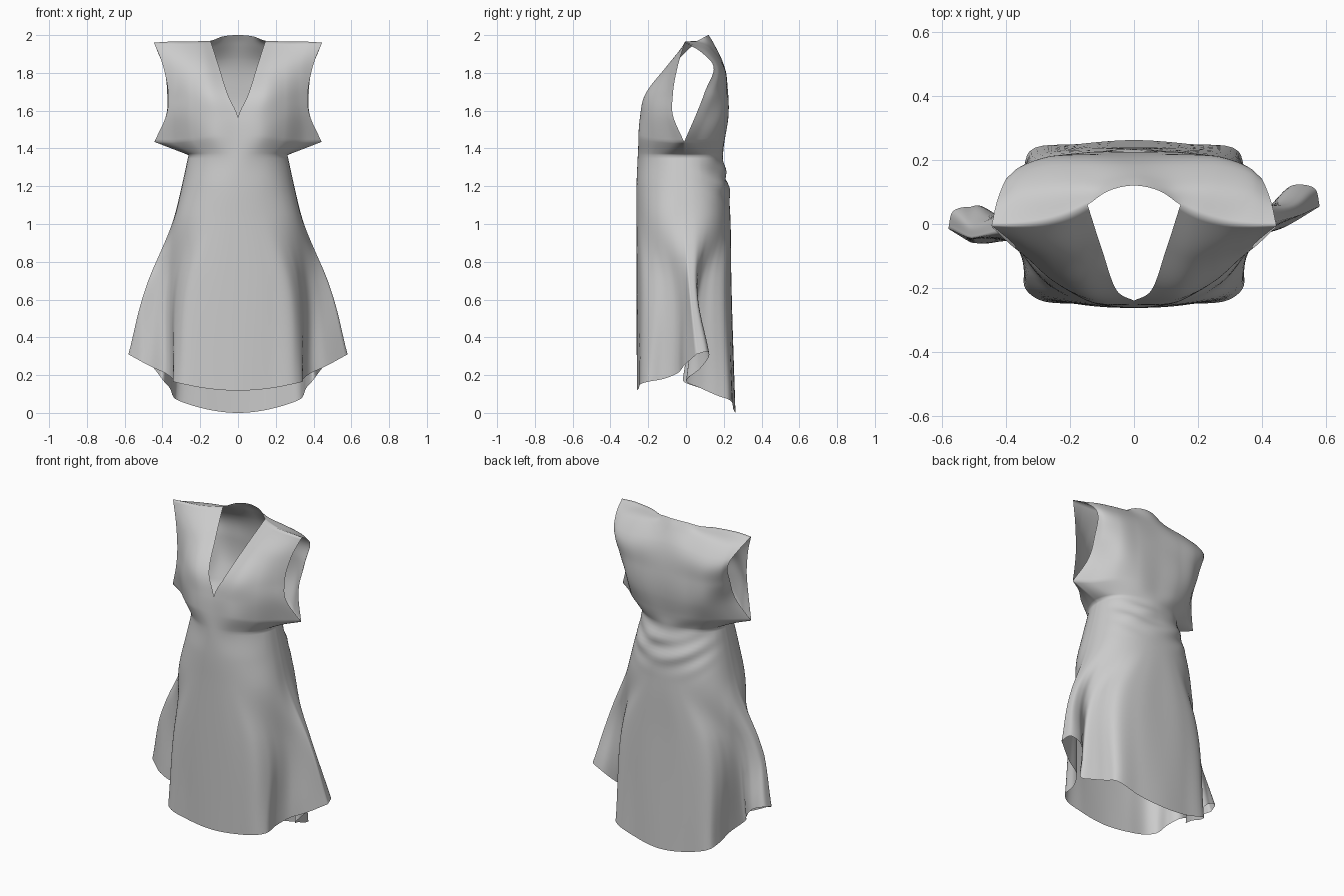
import bpy, bmesh, math
from mathutils import Vector

if "Cube" in bpy.data.objects:
    bpy.data.objects.remove(bpy.data.objects["Cube"])

COLS, STEP = 54, 9      # samples across a half panel, samples between two rows
WAIST, ARMPIT = 4, 5    # rows where the side seam turns sharply


def hermite(p, k, i, t, lo=0, hi=None):
    """Smooth curve through p[lo..hi] with knots k, at fraction t of segment i."""
    hi = len(p) - 1 if hi is None else hi

    def slope(j):
        a, b = max(j - 1, lo), min(j + 1, hi)
        if a == j or b == j:
            return (p[b] - p[a]) / (k[b] - k[a])
        h0, h1 = k[j] - k[a], k[b] - k[j]
        return ((p[j] - p[a]) / h0 * h1 + (p[b] - p[j]) / h1 * h0) / (h0 + h1)
    h = k[i + 1] - k[i]
    t2, t3 = t * t, t * t * t
    return (p[i] * (2 * t3 - 3 * t2 + 1) + slope(i) * h * (t3 - 2 * t2 + t)
            + p[i + 1] * (3 * t2 - 2 * t3) + slope(i + 1) * h * (t3 - t2))


def sample_row(points):
    p = [Vector(q) for q in points]
    first = 0
    if p[0].x == 0:                      # stay level across the centre line
        p.insert(0, Vector((-p[1].x, p[1].y, p[1].z)))
        first = 1
    k = [0.0]
    for a, b in zip(p, p[1:]):
        k.append(k[-1] + max((b - a).length, 1e-4) ** 0.7)
    out = []
    for c in range(COLS + 1):
        f = first + c / COLS * (len(p) - 1 - first)
        i = min(int(f), len(p) - 2)
        out.append(hermite(p, k, i, f - i))
    return out


def loft(rows, knots):
    rows = [sample_row(r) for r in rows]
    last = len(rows) - 1
    grid = []
    for i in range(last):
        lo, hi = ((0, WAIST) if i < WAIST else
                  (WAIST, ARMPIT) if i < ARMPIT else (ARMPIT, last))
        for s in range(STEP + (i == last - 1)):
            line = []
            for c in range(COLS + 1):
                p = [r[c] for r in rows]
                soft = hermite(p, knots, i, s / STEP)
                hard = hermite(p, knots, i, s / STEP, lo, hi)
                line.append(soft.lerp(hard, min(1, 1.3 * c / COLS)))
            grid.append(line)
    return grid


def half_oval(z, w, depth, n, ex, ey, seam_y=-0.01):
    """Quarter of an oval, from centre line to side seam; small ex, ey make it boxier."""
    pts = []
    for i in range(n):
        a = i / (n - 1) * math.pi / 2
        pts.append((w * math.sin(a) ** ex,
                    seam_y + (depth - seam_y) * max(math.cos(a), 0) ** ey, z))
    return pts


def level(z, xy):
    return [(x, y, z) for x, y in xy]


# skirt sections: front centre -> side fold -> back centre
hem = [(0, -.26, .118), (.17, -.25, .13), (.30, -.235, .155), (.34, -.20, .165),
       (.345, -.12, .18), (.385, -.045, .21), (.47, -.01, .25), (.58, .055, .31),
       (.565, .11, .325), (.50, .122, .30), (.44, .07, .23), (.395, .0, .17),
       (.36, .08, .13), (.345, .17, .09), (.325, .228, .07), (.17, .25, .02), (0, .262, 0)]
mid = level(.7, [(0, -.262), (.16, -.252), (.265, -.225), (.312, -.17), (.34, -.11),
                 (.37, -.06), (.415, -.022), (.475, .015), (.465, .05), (.43, .06),
                 (.395, .062), (.365, .078), (.342, .11), (.32, .155), (.28, .205),
                 (.16, .235), (0, .24)])
armpit = (.443, -.01, 1.435)
shoulder = [(.145, .06, 1.97), (.20, .03, 1.968), (.28, .005, 1.965),
            (.37, -.005, 1.965), (.445, -.005, 1.96)]

front_rows = [
    hem[:8], mid[:8],
    half_oval(1.03, .34, -.262, 8, .9, .85), half_oval(1.2, .298, -.262, 8, .95, .9),
    half_oval(1.365, .262, -.255, 8, 1, 1),
    [(0, -.25, 1.46), (.13, -.245, 1.46), (.24, -.175, 1.445), (.35, -.07, 1.435), armpit],
    level(1.56, [(0, -.24), (.13, -.24), (.25, -.18), (.34, -.10), (.385, -.065)]),
    level(1.68, [(.052, -.21), (.15, -.217), (.25, -.165), (.33, -.10), (.37, -.07)]),
    level(1.83, [(.10, -.08), (.17, -.105), (.25, -.10), (.33, -.075), (.395, -.045)]),
    shoulder]
back_rows = [
    hem[:6:-1], mid[:6:-1],
    half_oval(1.03, .34, .235, 10, .9, .8), half_oval(1.2, .298, .225, 10, .9, .85),
    half_oval(1.365, .262, .195, 10, .95, .9),
    [(0, .205, 1.45), (.13, .20, 1.45), (.25, .15, 1.445), (.36, .05, 1.435), armpit],
    level(1.56, [(0, .222), (.15, .22), (.26, .19), (.34, .10), (.385, .045)]),
    level(1.7, [(0, .222), (.15, .22), (.27, .205), (.35, .15), (.375, .10)]),
    [(0, .19, 1.87), (.15, .19, 1.86), (.28, .185, 1.85), (.37, .16, 1.85), (.40, .14, 1.85)],
    [(0, .15, 1.95), (.13, .13, 1.94), (.26, .12, 1.93), (.37, .10, 1.92), (.425, .08, 1.91)],
    [(0, .12, 2.0), (.08, .103, 1.993)] + shoulder]
base = [.15, .7, 1.03, 1.2, 1.365, 1.46]
front = loft(front_rows, base + [1.56, 1.70, 1.88, 2.08])
back = loft(back_rows, base + [1.56, 1.7, 1.87, 1.95, 2.06])

# front and back share the side seam up to the armhole, and the shoulder seam
for r in range(ARMPIT * STEP + 1):
    back[r][COLS] = front[r][COLS].copy()
front[-1] = [min(back[-1], key=lambda q: (q - v).length).copy() for v in front[-1]]


def cloth_y(v, side, is_back):
    y = v.y
    if side < 0 and v.z < 1.0:          # the left fold hangs further forward
        y -= .07 * min(max((v.x - .36) / .15, 0), 1)
    if is_back:                         # uneven gathers across the lower back
        x = v.x * side
        fade = math.exp(-((v.z - 1.25) / .12) ** 2) * max(0, 1 - (v.x / .3) ** 4)
        y += fade * (.006 * math.sin(55 * (v.z - 1.5 * x * x) + 6 * x)
                     + .004 * math.sin(34 * v.z + 23 * x))
    return y


# assemble both halves into one cloth sheet
bm = bmesh.new()
for side in (1, -1):
    for grid, turn in ((front, 1), (back, -1)):
        vs = [[bm.verts.new((max(v.x, 0) * side, cloth_y(v, side, turn < 0), v.z))
               for v in row] for row in grid]
        for r in range(ARMPIT * STEP + 1):          # exact side seam
            vs[r][COLS].co.y = cloth_y(front[r][COLS], side, False)
        for a, b in zip(vs, vs[1:]):
            for c in range(COLS):
                q = [a[c], a[c + 1], b[c + 1], b[c]]
                bm.faces.new(q if side * turn > 0 else q[::-1])
bmesh.ops.remove_doubles(bm, verts=bm.verts, dist=.0001)
bmesh.ops.recalc_face_normals(bm, faces=bm.faces)
mesh = bpy.data.meshes.new("dress")
bm.to_mesh(mesh)
bm.free()
for p in mesh.polygons:
    p.use_smooth = True
dress = bpy.data.objects.new("dress", mesh)
bpy.context.collection.objects.link(dress)
